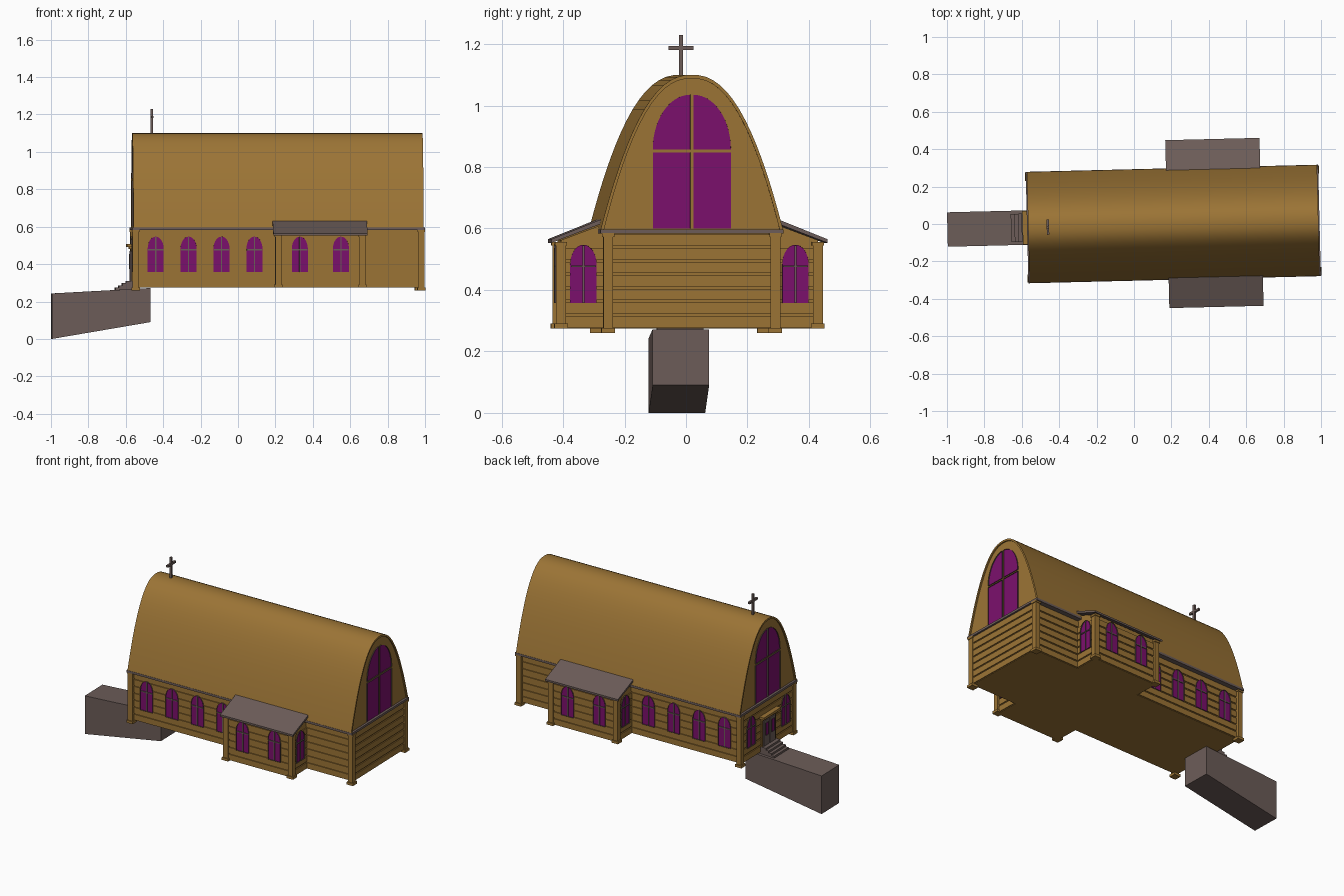
import bpy, bmesh
from math import radians, pi, cos, sin
from mathutils import Matrix, Vector

if "Cube" in bpy.data.objects:
    bpy.data.objects.remove(bpy.data.objects["Cube"])


def material(name, rgb):
    m = bpy.data.materials.new(name)
    m.use_nodes = True
    m.diffuse_color = (*rgb, 1)
    m.node_tree.nodes["Principled BSDF"].inputs["Base Color"].default_value = (*rgb, 1)
    return m


WOOD = material("ochre wood", (0.33, 0.175, 0.036))
STONE = material("brown grey", (0.15, 0.108, 0.098))
GLASS = material("purple glass", (0.2, 0.005, 0.15))

# The whole building sits slightly turned on its plot
SITE = Matrix.Translation((0.21, 0, 0)) @ Matrix.Rotation(radians(1.4), 4, "Z")
FRONT, RIGHT, BACK, LEFT = 0, pi / 2, pi, -pi / 2
END, SIDE = 0.768, 0.265          # half length and half width of the hall
FLOOR, EAVES = 0.275, 0.585


def finish(name, bm, mats, matrix=Matrix()):
    mesh = bpy.data.meshes.new(name)
    bm.to_mesh(mesh)
    bm.free()
    for m in mats:
        mesh.materials.append(m)
    ob = bpy.data.objects.new(name, mesh)
    bpy.context.collection.objects.link(ob)
    ob.matrix_world = SITE @ matrix
    return ob


def add_box(bm, lo, hi):
    lo, hi = Vector(lo), Vector(hi)
    mat = Matrix.Translation((lo + hi) / 2) @ Matrix.Diagonal((*(hi - lo), 1))
    bmesh.ops.create_cube(bm, size=1, matrix=mat)


def boxes(name, spans, mat, matrix=Matrix()):
    bm = bmesh.new()
    for lo, hi in spans:
        add_box(bm, lo, hi)
    return finish(name, bm, [mat], matrix)


def prism(name, points, shift, mat):
    """Extrude a closed outline along the shift vector."""
    bm = bmesh.new()
    face = bm.faces.new([bm.verts.new(p) for p in points])
    new = bmesh.ops.extrude_face_region(bm, geom=[face], use_keep_orig=True)["geom"]
    bmesh.ops.translate(bm, vec=shift, verts=[v for v in new if isinstance(v, bmesh.types.BMVert)])
    bmesh.ops.recalc_face_normals(bm, faces=bm.faces)
    return finish(name, bm, [mat])


def place(x, y, z, angle):
    return Matrix.Translation((x, y, z)) @ Matrix.Rotation(angle, 4, "Z")


def pane(name, outline, rim, matrix, depth=0.006):
    """Glass face with a raised rim; the outline lies in XZ and faces -Y."""
    bm = bmesh.new()
    glass = bm.faces.new([bm.verts.new((x, 0, z)) for x, z in outline])
    ring = bmesh.ops.inset_individual(bm, faces=[glass], thickness=rim, use_even_offset=True)["faces"]
    new = bmesh.ops.extrude_face_region(bm, geom=ring)["geom"]
    bmesh.ops.translate(bm, vec=(0, -depth, 0), verts=[v for v in new if isinstance(v, bmesh.types.BMVert)])
    for f in bm.faces:
        f.material_index = 0 if f == glass else 1
    return finish(name, bm, [GLASS, STONE], matrix)


def arch(half, spring, top, start=0.0, stop=pi, n=14):
    return [(half * cos(start + (stop - start) * i / n),
             spring + (top - spring) * sin(start + (stop - start) * i / n)) for i in range(n + 1)]


def small_window(name, x, y, angle):
    m = place(x, y, 0.357, angle)
    pane(name, [(-0.043, 0), (0.043, 0)] + arch(0.043, 0.125, 0.19), 0.005, m)
    boxes(name + "_bars", [((-0.003, -0.005, 0), (0.003, 0, 0.187)),
                           ((-0.041, -0.005, 0.117), (0.041, 0, 0.123))], STONE, m)


def siding(name, lo, hi, count, pitch=0.0443):
    """Horizontal boards standing slightly proud of a wall block."""
    p = 0.006
    boxes(name, [((lo[0] - p, lo[1] - p, FLOOR + i * pitch + 0.003),
                  (hi[0] + p, hi[1] + p, FLOOR + (i + 1) * pitch - 0.005)) for i in range(count)], WOOD)


def post(name, x, y, bottom, top):
    w = 0.016
    boxes(name, [((x - w, y - w, bottom), (x + w, y + w, top)),
                 ((x - w - 0.006, y - w - 0.006, bottom), (x + w + 0.006, y + w + 0.006, bottom + 0.016)),
                 ((x - w - 0.004, y - w - 0.004, top - 0.012), (x + w + 0.004, y + w + 0.004, top))], WOOD)


# Hall walls, corner posts and eaves
boxes("hall_walls", [((-END, -SIDE, FLOOR), (END, SIDE, EAVES))], WOOD)
siding("hall_siding", (-END, -SIDE), (END, SIDE), 7)
for sx in (-1, 1):
    for sy in (-1, 1):
        post("corner_post", sx * (END - 0.004), sy * 0.272, 0.26, EAVES)
boxes("eaves_trim", [((-0.782, -0.298, 0.583), (0.782, 0.298, 0.597))], STONE)


# Curved roof shell with recessed gables
def roof_curve(half, top, base=0.595, n=40):
    pts = []
    for i in range(n + 1):
        t = -cos(pi * i / n)
        pts.append((t * half, top - (top - base) * abs(t) ** 2.3))
    return pts


outer, inner = roof_curve(0.297, 1.10), roof_curve(0.286, 1.088)
bm = bmesh.new()
loops = [[bm.verts.new((x, y, z)) for y, z in curve]
         for x, curve in ((-0.776, outer), (0.776, outer), (0.776, inner), (-0.776, inner))]
for a in range(4):
    one, two = loops[a], loops[(a + 1) % 4]
    for i in range(len(one) - 1):
        bm.faces.new((one[i], two[i], two[i + 1], one[i + 1]))
bmesh.ops.recalc_face_normals(bm, faces=bm.faces)
roof = finish("roof_shell", bm, [WOOD])
bpy.ops.object.select_all(action="DESELECT")
roof.select_set(True)
bpy.context.view_layer.objects.active = roof
bpy.ops.object.shade_smooth_by_angle(angle=radians(30))
prism("gable_walls", [(-END, y, z) for y, z in inner], (2 * END, 0, 0), WOOD)

# Large four-pane gable windows
for sx, angle in ((1, RIGHT), (-1, LEFT)):
    m = place(sx * (END + 0.002), 0, 0, angle)
    for s in (-1, 1):
        low = [(s * 0.005, 0.6), (s * 0.127, 0.6), (s * 0.127, 0.847), (s * 0.005, 0.847)]
        high = [(s * 0.005, 0.857)] + [(s * (0.005 + x), z) for x, z in arch(0.122, 0.857, 1.035, 0, pi / 2)]
        for part, line in (("lower", low), ("upper", high)):
            pane("gable_window_" + part, line if s > 0 else line[::-1], 0.008, m)

# Hall windows along both sides and beside the door
PROUD = 0.008
for i in range(4):
    x = -0.657 + 0.176 * i
    small_window("front_window", x, -SIDE - PROUD, FRONT)
    small_window("back_window", x, SIDE + PROUD, BACK)
for y in (-0.18, 0.18):
    small_window("entrance_window", -END - PROUD, y, LEFT)

# Side wings with lean-to roofs
W0, W1, WY = -0.005, 0.445, 0.418
for s, angle, side in ((-1, FRONT, "front"), (1, BACK, "back")):
    wall = [(0.25, FLOOR), (WY, FLOOR), (WY, 0.562), (0.25, 0.625)]
    prism(side + "_wing_walls", [(W0, s * y, z) for y, z in wall], (W1 - W0, 0, 0), WOOD)
    near, far = sorted((s * 0.25, s * WY))
    siding(side + "_wing_siding", (W0, near), (W1, far), 6)
    slope = [(0.27, 0.637), (0.449, 0.565), (0.449, 0.553), (0.27, 0.622)]
    prism(side + "_wing_roof", [(-0.032, s * y, z) for y, z in slope], (0.504, 0, 0), STONE)
    for x in (W0, W1):
        post(side + "_wing_post", x, s * WY, FLOOR, 0.556)
    for x in (0.11, 0.33):
        small_window(side + "_wing_window", x, s * (WY + PROUD), angle)
    small_window(side + "_wing_end_window", W1 + PROUD, s * 0.345, RIGHT)
    small_window(side + "_wing_end_window", W0 - PROUD, s * 0.345, LEFT)

# Double entrance door with frame, glazed leaves and canopy
door = place(-END - PROUD, 0, 0.3, LEFT)
boxes("door_frame", [((-0.072, -0.006, -0.02), (0.072, 0.002, 0.185))], WOOD, door)
front_of_frame = door @ Matrix.Translation((0, -0.007, 0))
for s in (-1, 1):
    x0, x1 = sorted((s * 0.003, s * 0.06))
    boxes("door_leaf", [((x0, -0.005, 0), (x1, 0.001, 0.17))], STONE, front_of_frame)
    pane("door_glass", [(x0 + 0.012, 0.075), (x1 - 0.012, 0.075), (x1 - 0.012, 0.155), (x0 + 0.012, 0.155)],
         0.004, front_of_frame @ Matrix.Translation((0, -0.006, 0)), 0.003)
boxes("door_canopy", [((-0.09, -0.03, 0.192), (0.09, 0, 0.207)),
                      ((-0.08, -0.018, 0.18), (0.08, 0, 0.192))], WOOD, door)

# Entrance ramp and steps
ramp = [(-1.208, 0), (-0.68, 0.09), (-0.68, 0.272), (-1.208, 0.243)]
prism("entrance_ramp", [(x, -0.092, z) for x, z in ramp], (0, 0.184, 0), STONE)
boxes("entrance_steps", [((-0.868 + 0.019 * i, -0.075, 0.25), (-0.76, 0.075, 0.274 + 0.012 * i))
                         for i in range(4)], STONE)

# Roof cross
boxes("roof_cross", [((-0.677, -0.007, 1.08), (-0.664, 0.007, 1.23)),
                     ((-0.677, -0.041, 1.18), (-0.664, 0.041, 1.193))], STONE)
